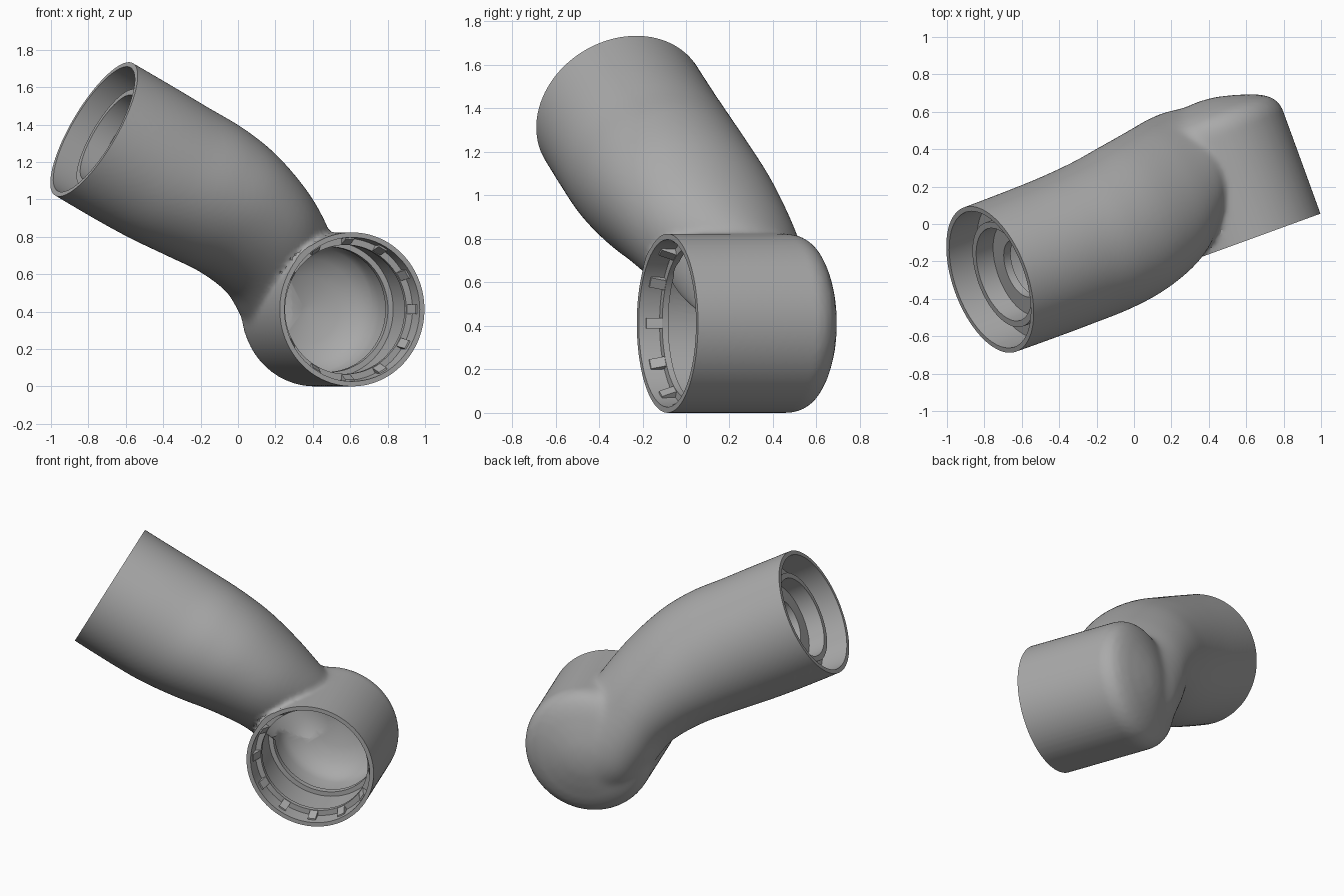
import bpy, bmesh, math
from mathutils import Matrix, Vector

cube = bpy.data.objects.get("Cube")
if cube:
    bpy.data.objects.remove(cube, do_unlink=True)

grey = bpy.data.materials.new("satin grey")
grey.use_nodes = True
colour = (0.4, 0.4, 0.4, 1)
grey.diffuse_color = colour
grey.node_tree.nodes["Principled BSDF"].inputs["Base Color"].default_value = colour

TURN = Matrix.Rotation(math.radians(20), 4, 'Z')
SEGS = 72
ANGLES = [math.tau * i / SEGS for i in range(SEGS)]


def skin(name, rings, matrix):
    """Solid skinned over a list of rings, with both ends capped."""
    bm = bmesh.new()
    loops = [[bm.verts.new(p) for p in ring] for ring in rings]
    for a, b in zip(loops, loops[1:]):
        for i in range(SEGS):
            j = (i + 1) % SEGS
            bm.faces.new((a[i], a[j], b[j], b[i]))
    bm.faces.new(loops[0])
    bm.faces.new(loops[-1])
    bmesh.ops.recalc_face_normals(bm, faces=bm.faces)
    bm.transform(matrix)
    mesh = bpy.data.meshes.new(name)
    bm.to_mesh(mesh)
    bm.free()
    mesh.materials.append(grey)
    ob = bpy.data.objects.new(name, mesh)
    bpy.context.collection.objects.link(ob)
    return ob


def lathe(name, profile, matrix):
    """Turned solid from (radius, height) points."""
    return skin(name, [[(r * math.cos(a), r * math.sin(a), h) for a in ANGLES]
                       for r, h in profile], matrix)


def axis_frame(origin, direction):
    turn = Vector(direction).to_track_quat('Z', 'Y').to_matrix().to_4x4()
    return TURN @ Matrix.Translation(origin) @ turn


def spline(keys, steps):
    """Catmull-Rom interpolation of tuples."""
    pts = [keys[0]] + keys + [keys[-1]]
    out = []
    for k in range(len(keys) - 1):
        for s in range(steps):
            t = s / steps
            out.append([0.5 * (2 * b + (c - a) * t + (2 * a - 5 * b + 4 * c - d) * t ** 2
                               + (3 * b - a - 3 * c + d) * t ** 3)
                        for a, b, c, d in zip(*pts[k:k + 4])])
    return out + [list(keys[-1])]


def tube_rings(rows, inset):
    """Oval rings of the tube, drawn in by the wall thickness."""
    rings = []
    for ux, uz, lx, lz, y0, y1, lean in rows:
        half = Vector((ux - lx, 2 * lean, uz - lz)) / 2
        half *= 1 - inset / half.length
        mid = Vector((ux + lx, y0 + y1, uz + lz)) / 2
        side = Vector((0, (y1 - y0) / 2 - inset, 0))
        rings.append([mid + half * math.cos(a) + side * math.sin(a) for a in ANGLES])
    return rings


def apply_modifier(target, kind, **settings):
    mod = target.modifiers.new(kind, kind)
    for key, value in settings.items():
        setattr(mod, key, value)
    bpy.context.view_layer.objects.active = target
    bpy.ops.object.modifier_apply(modifier=mod.name)


def boolean(target, tool, operation):
    apply_modifier(target, 'BOOLEAN', object=tool, operation=operation, solver='EXACT')
    bpy.data.objects.remove(tool, do_unlink=True)


joint = axis_frame((0.544, -0.289, 0.412), (0, 1, 0))
bore = axis_frame((-0.825, -0.016, 1.375), (0.875, 0, -0.485))

# Joint housing with a domed back, left long at the rim for trimming
shell = lathe("arm_shell", [(0.412, -0.06), (0.412, 0.6), (0.403, 0.635), (0.382, 0.67),
                            (0.345, 0.698), (0.295, 0.722), (0.2, 0.753), (0.1, 0.778),
                            (0.02, 0.786)], joint)

# Bent tube: upper edge (x, z), lower edge (x, z), side limits (y, y), lean of the ridge
sections = [
    (-0.679, 1.763, -1.077, 1.045, -0.426, 0.394, 0),
    (-0.40, 1.61, -0.815, 0.90, -0.427, 0.398, 0),
    (-0.19, 1.493, -0.60, 0.79, -0.425, 0.405, 0),
    (0.0, 1.385, -0.365, 0.69, -0.418, 0.422, -0.02),
    (0.18, 1.25, -0.16, 0.605, -0.385, 0.45, -0.045),
    (0.355, 1.07, 0.025, 0.49, -0.31, 0.476, -0.07),
    (0.485, 0.905, 0.13, 0.36, -0.2, 0.492, -0.08),
    (0.58, 0.765, 0.25, 0.23, -0.05, 0.495, -0.07),
    (0.68, 0.62, 0.38, 0.16, 0.1, 0.475, -0.04),
]
rows = spline(sections, 5)
boolean(shell, skin("tube", tube_rings(rows, 0), TURN), 'UNION')

# Melt the tube and the dome together around the back of the bend
apply_modifier(shell, 'REMESH', mode='VOXEL', voxel_size=0.018)
bend = TURN @ Vector((0.32, 0.46, 0.56))
group = shell.vertex_groups.new(name="bend")
for v in shell.data.vertices:
    weight = 1.5 - (v.co - bend).length / 0.36
    if weight > 0:
        group.add([v.index], min(weight, 1), 'REPLACE')
apply_modifier(shell, 'SMOOTH', factor=0.5, iterations=30, vertex_group="bend")
apply_modifier(shell, 'SMOOTH', factor=0.5, iterations=2)

# Hollow the tube from the bulkhead down into the housing
boolean(shell, skin("tube_hollow", tube_rings(rows[5:], 0.05), TURN), 'DIFFERENCE')

# Trim the housing rim and hollow it with stepped inner ribs
boolean(shell, lathe("housing_hollow", [
    (0.45, -0.15), (0.45, 0), (0.385, 0), (0.38, 0.1), (0.345, 0.1), (0.345, 0.13),
    (0.365, 0.13), (0.365, 0.36), (0.335, 0.36), (0.335, 0.4), (0.355, 0.4), (0.355, 0.55),
    (0.335, 0.61), (0.27, 0.67), (0.18, 0.71), (0.02, 0.735)], joint), 'DIFFERENCE')

# Trim the tube mouth and recess it, leaving a raised collar and a centre hole
boolean(shell, lathe("mouth_recess", [
    (0.5, -0.15), (0.5, 0), (0.383, 0), (0.383, 0.18), (0.295, 0.18), (0.295, 0.09),
    (0.26, 0.09), (0.26, 0.2), (0.16, 0.2), (0.16, 0.32), (0.02, 0.32)], bore), 'DIFFERENCE')

bpy.ops.object.select_all(action='DESELECT')
shell.select_set(True)
bpy.context.view_layer.objects.active = shell
bpy.ops.object.shade_smooth_by_angle(angle=math.radians(32))

# Locking teeth inside the housing rim
bm = bmesh.new()
for i in range(12):
    place = (Matrix.Rotation(math.tau * i / 12, 4, 'Z')
             @ Matrix.Translation((0.366, 0, 0.07)) @ Matrix.Diagonal((0.04, 0.05, 0.07, 1)))
    made = bmesh.ops.create_cube(bm, size=1)["verts"]
    for v in made:
        if v.co.x < 0 and v.co.z < 0:
            v.co.x = 0.2
    bmesh.ops.transform(bm, matrix=place, verts=made)
bm.transform(joint)
mesh = bpy.data.meshes.new("locking_teeth")
bm.to_mesh(mesh)
bm.free()
mesh.materials.append(grey)
bpy.context.collection.objects.link(bpy.data.objects.new("locking_teeth", mesh))
